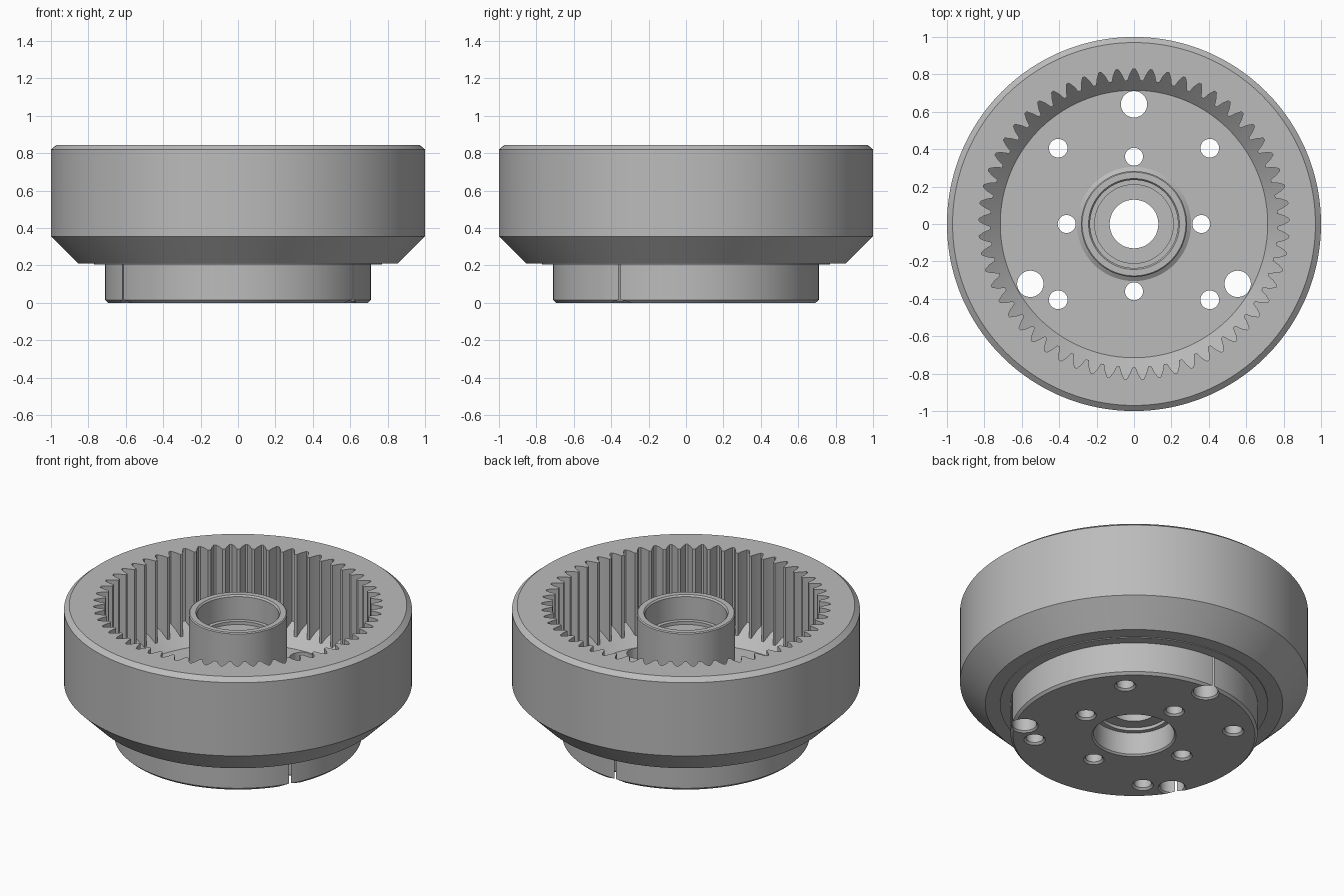
import bpy
import bmesh
from math import cos, sin, radians, pi, tau

cube = bpy.data.objects.get("Cube")
if cube:
    bpy.data.objects.remove(cube, do_unlink=True)

steel = bpy.data.materials.new("plain_steel_grey")
steel.use_nodes = True
GREY = (0.5, 0.5, 0.5, 1)
steel.diffuse_color = GREY
steel.node_tree.nodes["Principled BSDF"].inputs["Base Color"].default_value = GREY


def finish(name, bm):
    """Turn a bmesh into a named object with the shared material."""
    bmesh.ops.recalc_face_normals(bm, faces=bm.faces)
    mesh = bpy.data.meshes.new(name)
    bm.to_mesh(mesh)
    bm.free()
    mesh.materials.append(steel)
    obj = bpy.data.objects.new(name, mesh)
    bpy.context.collection.objects.link(obj)
    return obj


def bridge(bm, a, b):
    for i in range(len(a)):
        j = (i + 1) % len(a)
        bm.faces.new((a[i], a[j], b[j], b[i]))


def ring(bm, r, z, count, cx=0, cy=0, turn=0):
    return [bm.verts.new((cx + r * cos(turn + tau * i / count),
                          cy + r * sin(turn + tau * i / count), z))
            for i in range(count)]


def smooth(obj):
    bpy.ops.object.select_all(action='DESELECT')
    obj.select_set(True)
    bpy.context.view_layer.objects.active = obj
    bpy.ops.object.shade_smooth_by_angle(angle=radians(25))


# Housing: one closed section turned around the z axis
section = [
    (0.242, 0), (0.695, 0), (0.71, 0.015), (0.71, 0.205),        # mounting flange
    (0.77, 0.205), (0.77, 0.21), (0.855, 0.21), (1, 0.355),      # step and lower cone
    (1, 0.82), (0.97, 0.845), (0.84, 0.845), (0.84, 0.395),      # rim and inner wall
    (0.715, 0.27), (0.305, 0.27), (0.283, 0.285),                # inner cone and floor
    (0.283, 0.794), (0.277, 0.8), (0.243, 0.8), (0.235, 0.79),   # hub
    (0.235, 0.645), (0.21, 0.645), (0.21, 0.625), (0.13, 0.625),  # upper bearing seat
    (0.13, 0.17), (0.205, 0.17), (0.205, 0.15), (0.232, 0.15),   # lower bearing seat
    (0.232, 0.01),
]
bm = bmesh.new()
loops = [ring(bm, r, z, 192) for r, z in section]
for k, loop in enumerate(loops):
    bridge(bm, loop, loops[(k + 1) % len(loops)])
housing = finish("housing", bm)

# Bolt and pin holes, each with a countersink underneath
bm = bmesh.new()


def hole(distance, angle, radius, flare):
    a = radians(angle)
    x, y = distance * cos(a), distance * sin(a)
    levels = [(radius + flare * 2, -flare), (radius, flare), (radius, 0.35)]
    rings = [ring(bm, r, z, 32, x, y, a) for r, z in levels]
    for lower, upper in zip(rings, rings[1:]):
        bridge(bm, lower, upper)
    bm.faces.new(rings[0])
    bm.faces.new(rings[-1])


for quarter in range(4):
    hole(0.36, quarter * 90, 0.048, 0.012)
    hole(0.573, quarter * 90 + 45, 0.05, 0.012)
for third in range(3):
    hole(0.64, 90 + third * 120, 0.0705, 0.01)
cutter = finish("hole_cutter", bm)
cutter.hide_render = True

cut = housing.modifiers.new("holes", 'BOOLEAN')
cut.operation = 'DIFFERENCE'
cut.solver = 'EXACT'
cut.object = cutter
bpy.context.view_layer.update()
graph = bpy.context.evaluated_depsgraph_get()
housing_mesh = bpy.data.meshes.new_from_object(housing.evaluated_get(graph))
housing.modifiers.clear()
housing.data = housing_mesh
bpy.data.objects.remove(cutter, do_unlink=True)
smooth(housing)

# Internal gear teeth: a toothed inner wall joined to the rim
TEETH = 57
tooth = [(-0.07, 0.83), (0.07, 0.83), (0.25, 0.802), (0.4, 0.767),
         (0.6, 0.767), (0.75, 0.802)]        # (fraction of pitch, radius)
bm = bmesh.new()
bottom, top, outer = [], [], []
for t in range(TEETH):
    for part, r in tooth:
        a = pi / 2 + tau * (t + part) / TEETH
        bottom.append(bm.verts.new((r * cos(a), r * sin(a), 0.3)))
        top.append(bm.verts.new((r * cos(a), r * sin(a), 0.845)))
        outer.append(bm.verts.new((0.841 * cos(a), 0.841 * sin(a), 0.845)))
bridge(bm, bottom, top)
bridge(bm, top, outer)
gear_teeth = finish("gear_teeth", bm)
smooth(gear_teeth)
